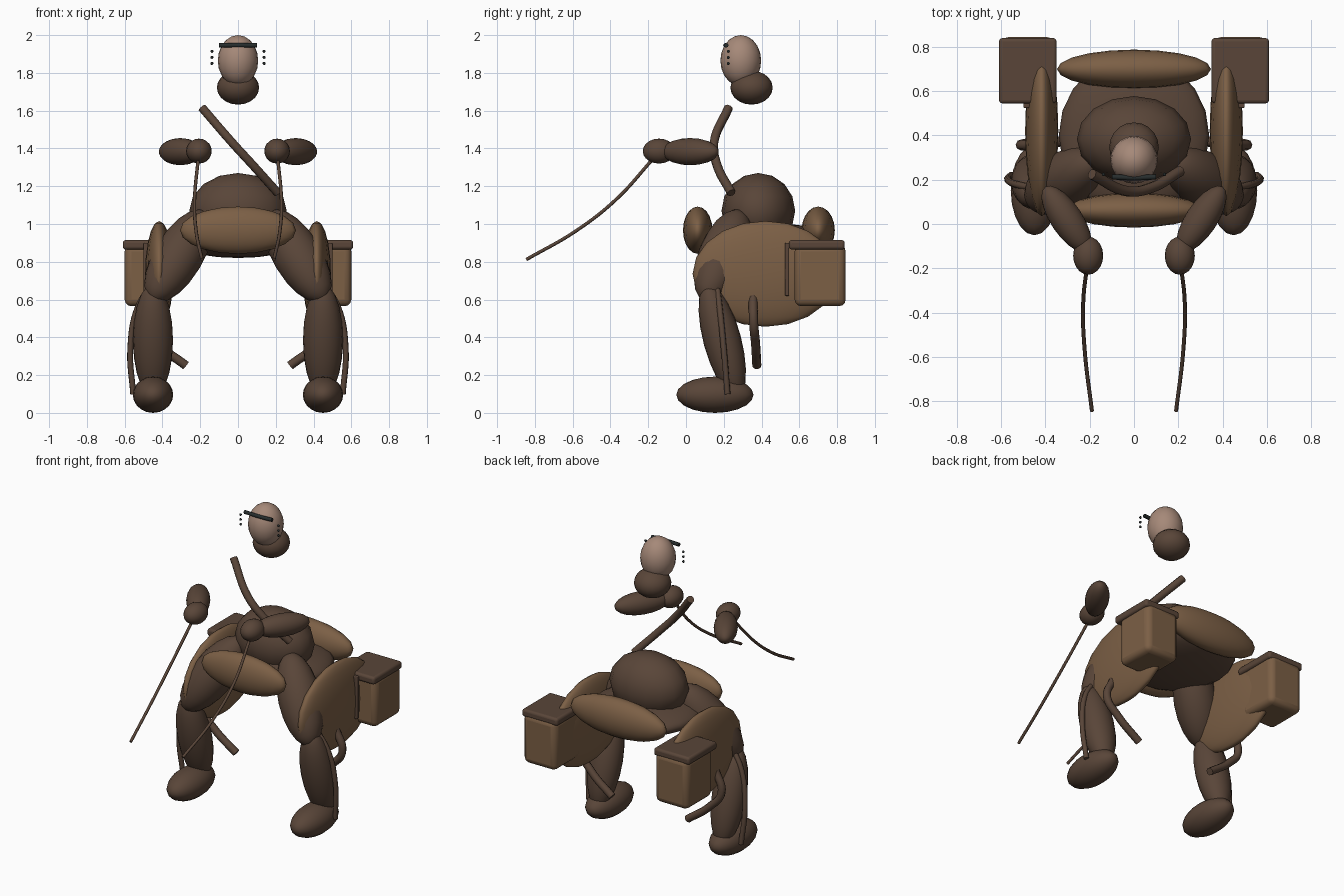
import bpy
from mathutils import Vector

if "Cube" in bpy.data.objects:
    bpy.data.objects.remove(bpy.data.objects["Cube"])


def material(name, rgb):
    m = bpy.data.materials.new(name)
    m.diffuse_color = (*rgb, 1)
    m.use_nodes = True
    m.node_tree.nodes["Principled BSDF"].inputs["Base Color"].default_value = m.diffuse_color
    return m


DARK = material("dark_leather", (0.10, 0.06, 0.04))
TAN = material("tan_leather", (0.20, 0.115, 0.06))
SKIN = material("skin", (0.38, 0.25, 0.19))
BLACK = material("black_metal", (0.02, 0.026, 0.026))


def finish(name, mat):
    ob = bpy.context.object
    ob.name = name
    ob.data.materials.append(mat)
    bpy.ops.object.shade_smooth_by_angle(angle=0.9)
    return ob


def ellipsoid(name, loc, radii, mat, axis=None, seg=20, rings=10):
    """Ellipsoid; when axis is given its local z points along it."""
    bpy.ops.mesh.primitive_uv_sphere_add(segments=seg, ring_count=rings, radius=1, location=loc)
    ob = bpy.context.object
    ob.scale = radii
    if axis:
        ob.rotation_euler = Vector(axis).to_track_quat('Z', 'Y').to_euler()
    return finish(name, mat)


def tube(name, pts, r, mat):
    """Round strap through the points, with closed ends."""
    cu = bpy.data.curves.new(name, 'CURVE')
    cu.dimensions = '3D'
    cu.bevel_depth = r
    cu.bevel_resolution = 2
    cu.use_fill_caps = True
    cu.resolution_u = 8
    sp = cu.splines.new('BEZIER')
    sp.bezier_points.add(len(pts) - 1)
    for bp, p in zip(sp.bezier_points, pts):
        bp.co = p
        bp.handle_left_type = bp.handle_right_type = 'AUTO'
    ob = bpy.data.objects.new(name, cu)
    bpy.context.collection.objects.link(ob)
    bpy.ops.object.select_all(action='DESELECT')
    ob.select_set(True)
    bpy.context.view_layer.objects.active = ob
    bpy.ops.object.convert(target='MESH')
    return finish(name, mat)


def box(name, lo, hi, bevel, mat):
    lo, hi = Vector(lo), Vector(hi)
    bpy.ops.mesh.primitive_cube_add(size=1, location=(lo + hi) / 2)
    ob = bpy.context.object
    ob.scale = [abs(c) for c in hi - lo]
    bpy.ops.object.transform_apply(location=False, rotation=False, scale=True)
    b = ob.modifiers.new("Bevel", 'BEVEL')
    b.width = bevel
    b.segments = 3
    return finish(name, mat)


# Head, collar and eyewear
ellipsoid("head", (0, 0.29, 1.865), (0.107, 0.108, 0.135), SKIN)
ellipsoid("collar", (0, 0.347, 1.722), (0.112, 0.112, 0.09), DARK)
tube("brow_bar", [(-0.1, 0.213, 1.946), (0, 0.209, 1.946), (0.1, 0.213, 1.946)], 0.012, BLACK)

# Rider's hips and chest strap
ellipsoid("hips", (0, 0.383, 1.07), (0.258, 0.195, 0.2), DARK, seg=16, rings=8)
tube("chest_strap", [(-0.19, 0.225, 1.615), (-0.03, 0.148, 1.43),
                     (0.08, 0.165, 1.31), (0.21, 0.24, 1.165)], 0.024, DARK)

# Saddle
ellipsoid("saddle_seat", (0, 0.4, 0.915), (0.34, 0.36, 0.095), DARK)
ellipsoid("saddle_pommel", (0, 0.062, 0.967), (0.307, 0.078, 0.125), TAN)
ellipsoid("saddle_cantle", (0, 0.70, 0.967), (0.348, 0.088, 0.125), TAN)

for s, side in ((-1, "left"), (1, "right")):
    # Side fasteners beside the head
    for i, z in enumerate((1.85, 1.882, 1.914)):
        ellipsoid(f"{side}_stud_{i}", (s * 0.138, 0.224, z), (0.008,) * 3, BLACK, seg=8, rings=6)

    # Arm, hand and rein
    ellipsoid(f"{side}_forearm", (s * 0.305, 0.022, 1.383), (0.072, 0.072, 0.175), DARK,
              axis=(-s * 0.55, -0.83, 0))
    ellipsoid(f"{side}_hand", (s * 0.207, -0.143, 1.386), (0.068, 0.086, 0.066), DARK)
    tube(f"{side}_rein", [(s * 0.21, -0.17, 1.35), (s * 0.23, -0.37, 1.13),
                          (s * 0.222, -0.58, 0.965), (s * 0.19, -0.845, 0.812)], 0.009, DARK)

    # Leg and boot
    ellipsoid(f"{side}_thigh", (s * 0.315, 0.195, 0.83), (0.13, 0.13, 0.29), DARK,
              axis=(s * 0.49, -0.32, -0.81))
    ellipsoid(f"{side}_shin", (s * 0.45, 0.192, 0.385), (0.106, 0.1, 0.31), DARK,
              axis=(0, -0.15, 0.56))
    ellipsoid(f"{side}_boot", (s * 0.45, 0.153, 0.096), (0.107, 0.204, 0.096), DARK)

    # Saddle flap with stirrup and girth straps
    ellipsoid(f"{side}_flap", (s * 0.417, 0.42, 0.736), (0.075, 0.385, 0.28), TAN)
    tube(f"{side}_stirrup_strap", [(s * 0.44, 0.16, 0.7), (s * 0.53, 0.178, 0.56),
                                   (s * 0.57, 0.2, 0.34), (s * 0.555, 0.22, 0.1)], 0.016, DARK)
    tube(f"{side}_girth_strap", [(s * 0.46, 0.355, 0.62), (s * 0.51, 0.358, 0.48),
                                 (s * 0.43, 0.368, 0.37), (s * 0.275, 0.375, 0.25)], 0.024, DARK)

    # Saddlebag
    box(f"{side}_bag", (s * 0.36, 0.575, 0.565), (s * 0.6, 0.845, 0.89), 0.035, TAN)
    box(f"{side}_bag_lid", (s * 0.35, 0.545, 0.865), (s * 0.61, 0.84, 0.915), 0.015, DARK)
    box(f"{side}_bag_strap", (s * 0.46, 0.524, 0.62), (s * 0.5, 0.546, 0.9), 0.005, DARK)
